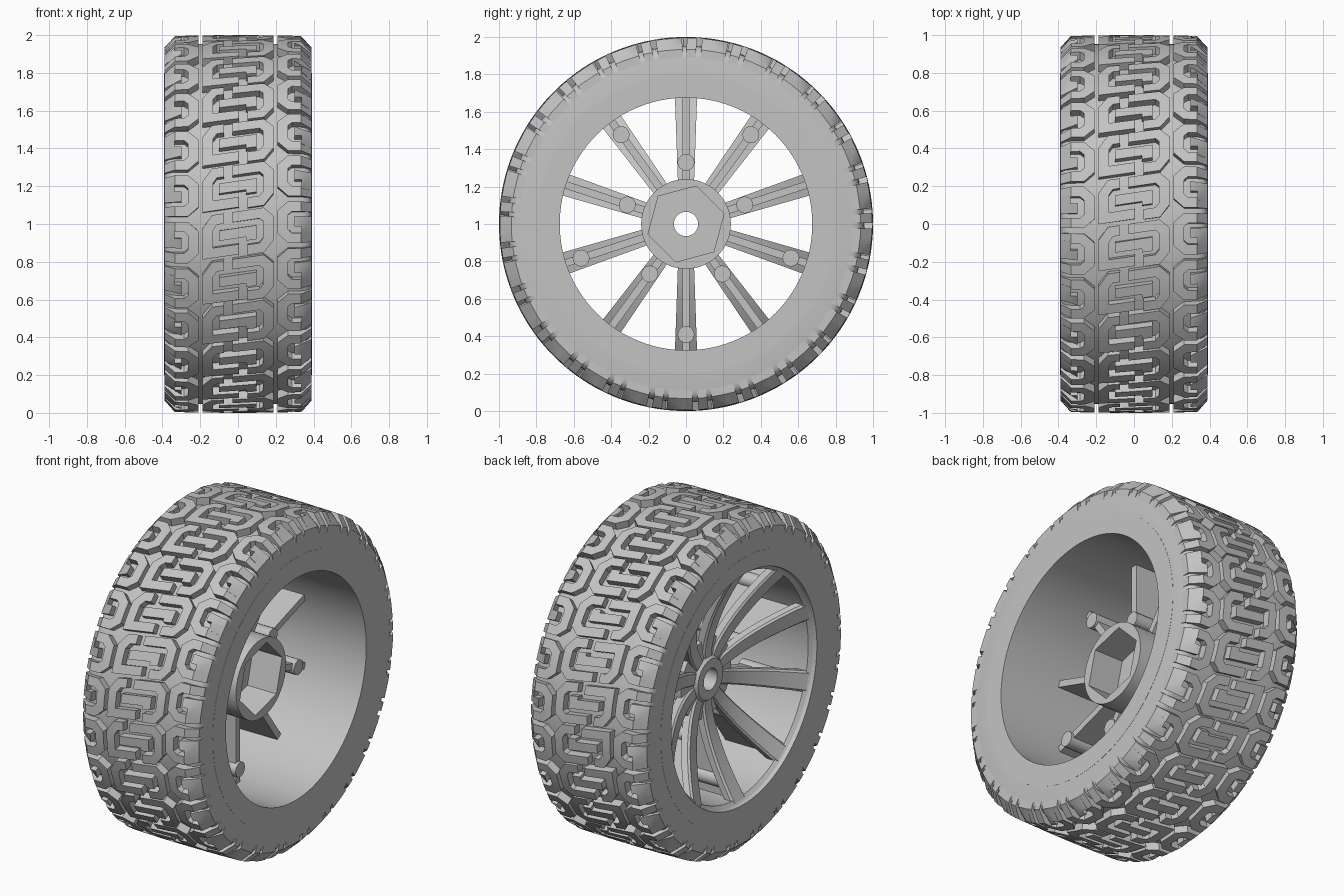
import bpy, bmesh, math
from mathutils import Vector

cube = bpy.data.objects.get("Cube")
if cube:
    bpy.data.objects.remove(cube, do_unlink=True)

HALF = 0.39          # half width of the wheel
REPEATS = 25         # tread cells around the tyre
DEPTH = 0.045        # tread groove depth

grey = bpy.data.materials.new("plain_grey")
grey.use_nodes = True
grey.diffuse_color = (0.55, 0.55, 0.55, 1)
grey.node_tree.nodes["Principled BSDF"].inputs["Base Color"].default_value = grey.diffuse_color


def finish(name, bm):
    """Turn a bmesh into a shaded object."""
    bmesh.ops.recalc_face_normals(bm, faces=bm.faces)
    mesh = bpy.data.meshes.new(name)
    bm.to_mesh(mesh)
    bm.free()
    mesh.materials.append(grey)
    obj = bpy.data.objects.new(name, mesh)
    bpy.context.collection.objects.link(obj)
    bpy.ops.object.select_all(action='DESELECT')
    obj.select_set(True)
    bpy.context.view_layer.objects.active = obj
    bpy.ops.object.shade_smooth_by_angle(angle=math.radians(30))
    return obj


def polar(x, r, a):
    """Point at radius r and angle a around the axle."""
    return Vector((x, r * math.cos(a), 1 + r * math.sin(a)))


def lathe(name, profile, segments, phase=0.0):
    """Closed ring of (x, r) points; r may be a function of the segment."""
    bm = bmesh.new()
    rings = []
    for i in range(segments):
        a = phase + math.tau * i / segments
        rings.append([bm.verts.new(polar(x, r(i) if callable(r) else r, a)) for x, r in profile])
    n = len(profile)
    for i in range(segments):
        p, q = rings[i], rings[(i + 1) % segments]
        for j in range(n):
            k = (j + 1) % n
            bm.faces.new((p[j], p[k], q[k], q[j]))
    return finish(name, bm)


def loft(bm, sections):
    """Skin a list of equal vertex loops and cap both ends."""
    loops = [[bm.verts.new(p) for p in s] for s in sections]
    n = len(loops[0])
    for p, q in zip(loops, loops[1:]):
        for j in range(n):
            k = (j + 1) % n
            bm.faces.new((p[j], p[k], q[k], q[j]))
    bm.faces.new(loops[0])
    bm.faces.new(loops[-1])


def tread_radius(x):
    """Crowned tread with rounded shoulders."""
    t = min(1, max(0, (abs(x) - 0.33) / 0.06))
    return 0.94 + 0.06 * math.sqrt(1 - t * t) - 0.04 * x * x


# Tyre carcass: groove floor, rounded shoulders and flat sidewalls
xs = [-HALF, -0.385, -0.375, -0.36, -0.33, -0.2, 0, 0.2, 0.33, 0.36, 0.375, 0.385, HALF]
floor = [(x, tread_radius(x) - DEPTH) for x in xs]
lathe("tyre_carcass", [(-HALF, 0.74)] + floor + [(HALF, 0.74)], 150)

# Rim barrel with flush flanges and a tapered outer lip
edge = HALF + 0.001
lathe("rim_barrel", [(-edge, 0.8), (-edge, 0.7), (-0.37, 0.695), (-0.35, 0.675),
                     (edge, 0.675), (edge, 0.8)], 120)


def ribbon(bm, path, turn, shift, flip=1, shear=0.0, width=0.054):
    """Raised tread strip following a flat path (x, s) wrapped round the tyre."""
    pts = []
    for a, b in zip(path, path[1:]):
        a, b = Vector(a), Vector(b)
        n = max(1, int((b - a).length / 0.04))
        pts += [a.lerp(b, i / n) for i in range(n)]
    pts.append(Vector(path[-1]))
    dirs = [(b - a).normalized() for a, b in zip(pts, pts[1:])]
    sections = []
    for i, p in enumerate(pts):
        d0, d1 = dirs[max(0, i - 1)], dirs[min(i, len(dirs) - 1)]
        n0, n1 = Vector((-d0.y, d0.x)), Vector((-d1.y, d1.x))
        side = (n0 + n1) / (1 + n0.dot(n1)) * width / 2
        loop = []
        for sign, drop in ((1, 0), (-1, 0), (-1, DEPTH + 0.004), (1, DEPTH + 0.004)):
            q = p + side * sign
            x = flip * max(-HALF, min(HALF, q.x))
            s = flip * q.y + shear * x + shift
            r = tread_radius(x) - drop
            a = turn + s
            loop.append((x, -r * math.cos(a), 1 + r * math.sin(a)))
        sections.append(loop)
    loft(bm, sections)


# Tread strips: hooked shoulder blocks and interlocking centre blocks
shoulder = [
    [(HALF, 0.084), (0.275, 0.084), (0.237, 0.05), (0.237, -0.05), (0.275, -0.084), (HALF, -0.084)],
    [(0.363, -0.07), (0.363, 0.005), (0.3, 0.005)],
]
centre = [
    [(-0.075, 0.09), (-0.125, 0.09), (-0.16, 0.045), (-0.16, -0.085), (0.005, -0.085)],
    [(-0.1, 0.002), (0.07, 0.002), (0.07, -0.045)],
    [(-0.03, 0.09), (0.125, 0.09), (0.16, 0.055), (0.16, -0.055), (0.125, -0.095), (0.05, -0.095)],
]
left_bm, right_bm, centre_bm = bmesh.new(), bmesh.new(), bmesh.new()
for k in range(REPEATS):
    turn = math.tau * k / REPEATS
    for path in shoulder:
        ribbon(left_bm, path, turn, 0.01)
        ribbon(right_bm, path, turn, -0.1, flip=-1)
    for path in centre:
        ribbon(centre_bm, path, turn, -0.05, shear=0.15)
finish("left_shoulder_tread", left_bm)
finish("right_shoulder_tread", right_bm)
finish("centre_tread", centre_bm)


# Hub with a hexagonal socket and a through bore
def hexagon(i):
    a = (i % 8) * math.tau / 48 - math.pi / 6
    return 0.21 * math.cos(math.pi / 6) / math.cos(a)


lathe("hub", [(0.155, 0.24), (0.155, hexagon), (-0.04, hexagon), (-0.04, 0.065),
              (-0.165, 0.065), (-0.165, 0.12), (-0.145, 0.135), (-0.135, 0.24)],
      48, math.radians(15))


def spoke_front(r):
    """Dished outer face, deep at the hub and flush near the rim."""
    t = max(0, (r - 0.14) / 0.54)
    return -0.15 - 0.21 * t ** 1.6


# Ten spokes: curved face, stiffening web and a round boss
face_bm, web_bm, boss_bm = bmesh.new(), bmesh.new(), bmesh.new()
for k in range(10):
    a = math.pi / 2 + k * math.tau / 10
    out = Vector((0, math.cos(a), math.sin(a)))
    across = Vector((0, -math.sin(a), math.cos(a)))
    axle = Vector((1, 0, 0))
    hub_centre = Vector((0, 0, 1))

    def at(r, w, x):
        return hub_centre + out * r + across * w + axle * x

    faces, webs = [], []
    for i in range(13):
        r = 0.13 + i * 0.555 / 12
        w = 0.04 + 0.035 * (r - 0.13)
        x = spoke_front(r)
        faces.append([at(r, -w * 0.8, x), at(r, w * 0.8, x), at(r, w, x + 0.012),
                      at(r, w, x + 0.055), at(r, -w, x + 0.055), at(r, -w, x + 0.012)])
        if r > 0.215:
            webs.append([at(r, -0.02, x + 0.03), at(r, 0.02, x + 0.03),
                         at(r, 0.02, 0), at(r, -0.02, 0)])
    loft(face_bm, faces)
    loft(web_bm, webs)

    r = 0.59 if k % 2 else 0.33
    circle = [(0.045 * math.cos(t), 0.045 * math.sin(t)) for t in
              (math.tau * j / 20 for j in range(20))]
    loft(boss_bm, [[at(r + u, v, x) for u, v in circle] for x in (spoke_front(r) + 0.035, 0.015)])
finish("spoke_faces", face_bm)
finish("spoke_webs", web_bm)
finish("spoke_bosses", boss_bm)
